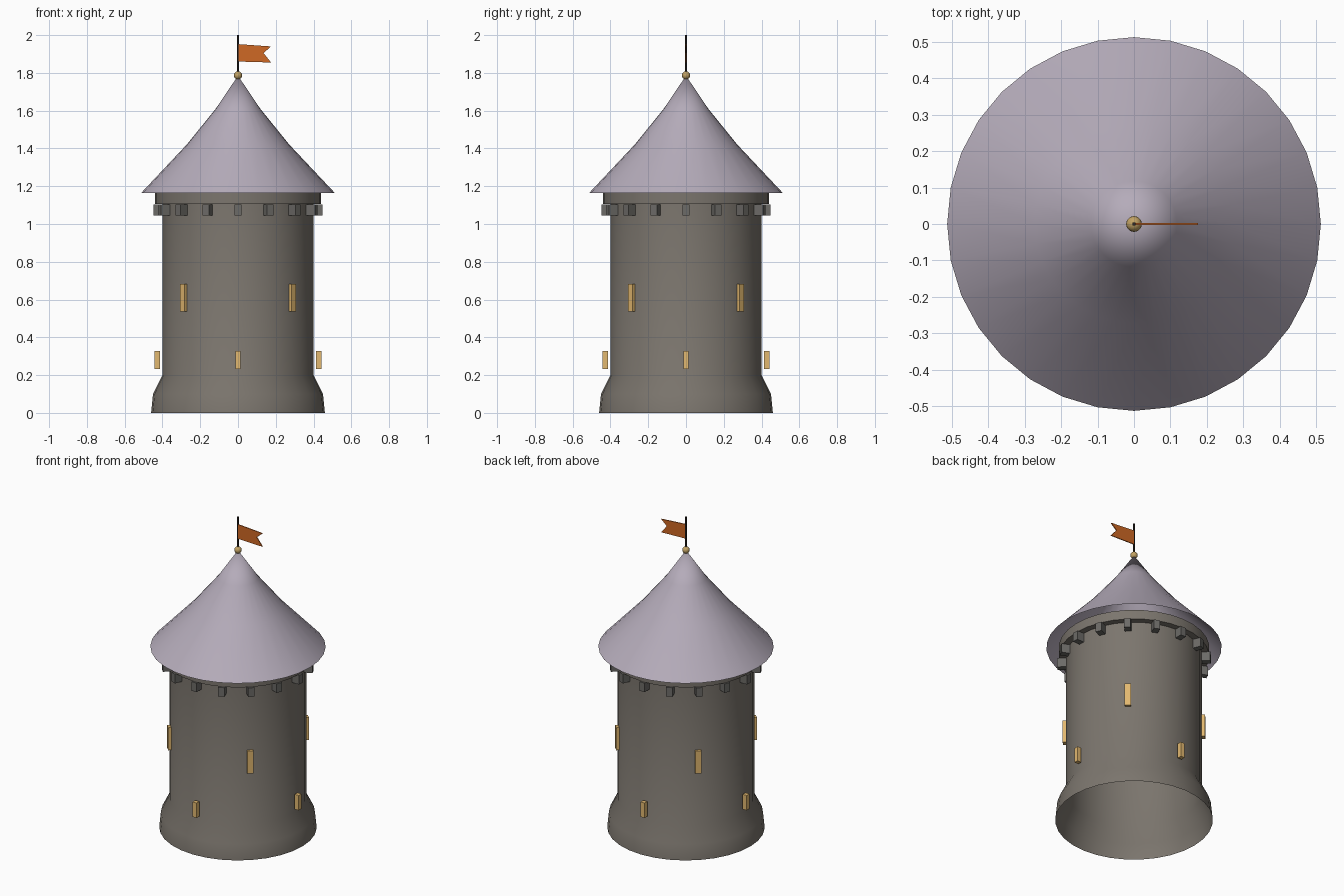
import bpy, bmesh, math
from mathutils import Matrix, Vector

cube = bpy.data.objects.get("Cube")
if cube:
    bpy.data.objects.remove(cube, do_unlink=True)


def material(name, color):
    mat = bpy.data.materials.new(name)
    mat.use_nodes = True
    mat.diffuse_color = (*color, 1)
    mat.node_tree.nodes["Principled BSDF"].inputs["Base Color"].default_value = (*color, 1)
    return mat


stone = material("warm grey stone", (0.20, 0.18, 0.155))
trim = material("dark grey stone", (0.15, 0.145, 0.135))
slate = material("pale violet slate", (0.46, 0.41, 0.49))
glow = material("window amber", (0.76, 0.48, 0.16))
brass = material("brass", (0.55, 0.37, 0.13))
iron = material("dark iron", (0.03, 0.022, 0.018))
cloth = material("orange cloth", (0.62, 0.14, 0.018))


def finish(name, bm, mat, smooth=False):
    mesh = bpy.data.meshes.new(name)
    bm.to_mesh(mesh)
    bm.free()
    obj = bpy.data.objects.new(name, mesh)
    bpy.context.collection.objects.link(obj)
    mesh.materials.append(mat)
    if smooth:
        bpy.ops.object.select_all(action="DESELECT")
        obj.select_set(True)
        bpy.context.view_layer.objects.active = obj
        bpy.ops.object.shade_smooth_by_angle(angle=math.radians(35))
    return obj


def lathe(name, profile, mat, sides=32):
    """Turn a (radius, height) profile around the z axis, open at both ends."""
    bm = bmesh.new()
    rings = [[bm.verts.new((r * math.cos(math.tau * i / sides),
                            r * math.sin(math.tau * i / sides), z))
              for i in range(sides)] for r, z in profile]
    for low, high in zip(rings, rings[1:]):
        for i in range(sides):
            j = (i + 1) % sides
            bm.faces.new((low[i], low[j], high[j], high[i]))
    bmesh.ops.remove_doubles(bm, verts=bm.verts, dist=1e-5)
    return finish(name, bm, mat, smooth=True)


def ring_of_boxes(name, count, start, radius, z, size, mat):
    """Boxes around the tower; size is (radial depth, width, height)."""
    for i in range(count):
        bm = bmesh.new()
        turn = Matrix.Rotation(start + math.tau * i / count, 4, "Z")
        place = turn @ Matrix.Translation((radius, 0, z)) @ Matrix.Diagonal((*size, 1))
        bmesh.ops.create_cube(bm, size=1, matrix=place)
        finish(f"{name}_{i + 1}", bm, mat)


# Tower body with flared foot, and the collar under the roof
lathe("tower_wall", [(0.46, 0), (0.45, 0.1), (0.4, 0.2), (0.4, 1.14)], stone)
lathe("collar", [(0.395, 1.105), (0.44, 1.105), (0.44, 1.165), (0.395, 1.165)], stone)

# Corbels and windows
ring_of_boxes("corbel", 16, 0, 0.421, 1.075, (0.055, 0.038, 0.058), trim)
ring_of_boxes("upper_window", 4, math.pi / 4, 0.407, 0.61, (0.02, 0.036, 0.145), glow)
ring_of_boxes("lower_window", 4, 0, 0.428, 0.28, (0.028, 0.028, 0.096), glow)

# Roof: a concave cone
lathe("roof", [(0.512, 1.165), (0.272, 1.42), (0.118, 1.61), (0, 1.785)], slate)

# Finial ball and flag pole
bm = bmesh.new()
bmesh.ops.create_uvsphere(bm, u_segments=12, v_segments=8, radius=0.022,
                          matrix=Matrix.Translation((0, 0, 1.787)))
finish("finial", bm, brass, smooth=True)

bm = bmesh.new()
bmesh.ops.create_cone(bm, cap_ends=True, segments=8, radius1=0.005, radius2=0.005,
                      depth=0.22, matrix=Matrix.Translation((0, 0, 1.89)))
finish("flag_pole", bm, iron, smooth=True)

# Swallow-tailed flag
bm = bmesh.new()
outline = [(0.003, 1.86), (0.175, 1.855), (0.135, 1.905), (0.175, 1.94), (0.003, 1.952)]
face = bm.faces.new([bm.verts.new((x, -0.003, z)) for x, z in outline])
back = bmesh.ops.extrude_face_region(bm, geom=[face])
bmesh.ops.translate(bm, vec=Vector((0, 0.006, 0)),
                    verts=[g for g in back["geom"] if isinstance(g, bmesh.types.BMVert)])
bmesh.ops.recalc_face_normals(bm, faces=bm.faces)
finish("flag", bm, cloth)
